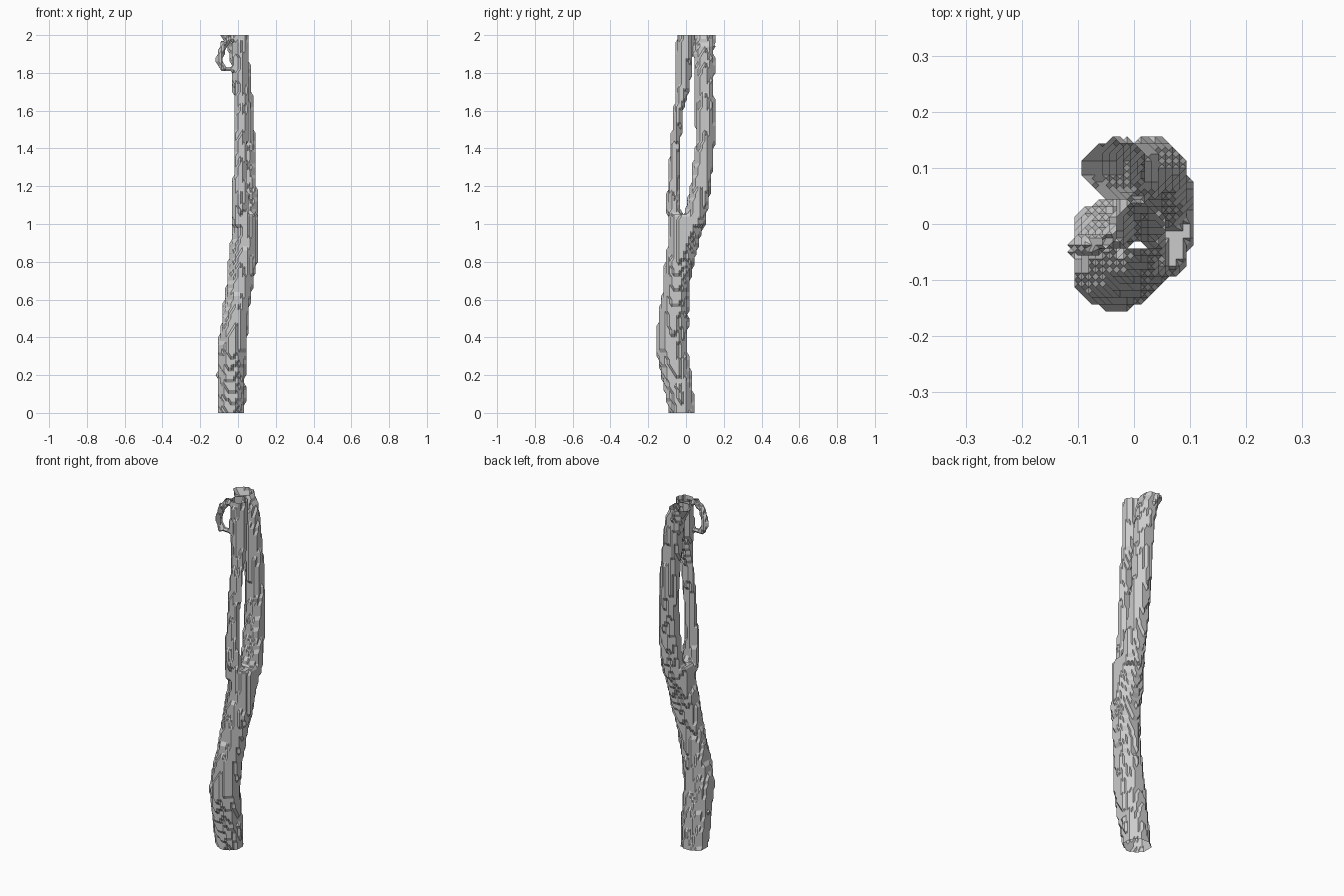
import bpy, bmesh, math
from mathutils import Vector

if "Cube" in bpy.data.objects:
    bpy.data.objects.remove(bpy.data.objects["Cube"])

# Stations of each limb: z, centre x, centre y, radius x, radius y
TRUNK = [(0, -.038, -.022, .072, .068), (.2, -.035, -.053, .075, .08),
         (.35, -.032, -.075, .078, .083), (.5, -.015, -.068, .07, .08),
         (.65, .005, -.055, .07, .07), (.8, .025, -.033, .076, .076),
         (.95, .037, -.005, .072, .085), (1.05, .038, .005, .07, .098)]
FRONT_LIMB = [(1.0, .02, -.055, .05, .045), (1.1, .012, -.066, .045, .036),
              (1.2, .01, -.068, .038, .031), (1.4, .015, -.056, .034, .026),
              (1.6, .02, -.04, .034, .026), (1.7, .02, -.02, .037, .034),
              (1.8, .01, -.01, .045, .042), (1.9, .01, -.007, .046, .045),
              (2.0, .012, -.005, .041, .045)]
BACK_LIMB = [(1.0, .045, .04, .06, .06), (1.1, .05, .06, .056, .058),
             (1.2, .046, .077, .055, .054), (1.4, .04, .098, .052, .05),
             (1.5, .036, .102, .05, .052), (1.6, .032, .1, .05, .052),
             (1.75, .02, .097, .05, .053), (1.85, .012, .097, .05, .053),
             (1.93, -.003, .097, .052, .053), (2.0, -.033, .097, .056, .053)]
# Small side loop: path of points and its radius
LOOP = [Vector(p) for p in ((0, -.025, 1.815), (-.08, -.035, 1.82), (-.1, -.038, 1.87),
                            (-.076, -.036, 1.95), (-.05, -.03, 1.985), (0, -.015, 1.99))]
LOOP_R = .017

STEP, ZSTEP = .0125, .02
N, NZ = 28, 100


def station(limb, z):
    """Interpolated cross-section of a limb at height z."""
    for a, b in zip(limb, limb[1:]):
        if a[0] <= z <= b[0] + 1e-6:
            t = (z - a[0]) / (b[0] - a[0])
            return [p + (q - p) * t for p, q in zip(a[1:], b[1:])]


def in_loop(p):
    for a, b in zip(LOOP, LOOP[1:]):
        d = b - a
        t = max(0, min(1, (p - a).dot(d) / d.length_squared))
        if (p - a - d * t).length < LOOP_R:
            return True
    return False


def point(i, j, k):
    return Vector(((i - N / 2) * STEP, (j - N / 2) * STEP, k * ZSTEP))


# Solid cells of all limbs, slice by slice
solid = set()
for k in range(NZ + 1):
    z = k * ZSTEP
    sections = [s for s in (station(l, z) for l in (TRUNK, FRONT_LIMB, BACK_LIMB)) if s]
    for i in range(N + 1):
        for j in range(N + 1):
            p = point(i, j, k)
            inside = False
            for cx, cy, rx, ry in sections:
                u, v = (p.x - cx) / rx, (p.y - cy) / ry
                bark = 1 + .035 * math.sin(5 * math.atan2(v, u) + 9 * z) * math.sin(23 * z)
                inside = inside or math.hypot(u, v) < bark
            if inside or (z > 1.78 and in_loop(p)):
                solid.add((i, j, k))

# The six sides of a cell, corners counter-clockwise from outside
SIDES = [((0,0,0), (0,1,0), (1,1,0), (1,0,0)), ((0,0,1), (1,0,1), (1,1,1), (0,1,1)),
         ((0,0,0), (1,0,0), (1,0,1), (0,0,1)), ((0,1,0), (0,1,1), (1,1,1), (1,1,0)),
         ((0,0,0), (0,0,1), (0,1,1), (0,1,0)), ((1,0,0), (1,1,0), (1,1,1), (1,0,1))]
CORNERS = [(a, b, c) for a in (0, 1) for b in (0, 1) for c in (0, 1)]

bm = bmesh.new()
verts = {}


def edge_vert(key):
    if key not in verts:
        a, b = key
        verts[key] = bm.verts.new((point(*a) + point(*b)) / 2)
    return verts[key]


# Chamfered facets through every cell that is part solid; both ends stay open
for k in range(NZ):
    for i in range(N):
        for j in range(N):
            count = sum((i + a, j + b, k + c) in solid for a, b, c in CORNERS)
            if count in (0, 8):
                continue
            follow = {}
            for side in SIDES:
                q = [(i + a, j + b, k + c) for a, b, c in side]
                s = [c in solid for c in q]
                for n in range(4):
                    if not s[n] and s[(n + 1) % 4]:
                        m = (n + 1) % 4
                        while s[(m + 1) % 4]:
                            m = (m + 1) % 4
                        start = tuple(sorted((q[n], q[(n + 1) % 4])))
                        follow[start] = tuple(sorted((q[m], q[(m + 1) % 4])))
            while follow:
                first, nxt = follow.popitem()
                ring = [first]
                while nxt != first:
                    ring.append(nxt)
                    nxt = follow.pop(nxt)
                if len(ring) > 2:
                    bm.faces.new([edge_vert(e) for e in ring])

bmesh.ops.triangulate(bm, faces=[f for f in bm.faces if len(f.verts) > 3])
# Merge flat neighbouring facets
bmesh.ops.dissolve_limit(bm, angle_limit=math.radians(1), verts=bm.verts[:], edges=bm.edges[:])

mesh = bpy.data.meshes.new("forked_trunk")
bm.to_mesh(mesh)
bm.free()
grey = bpy.data.materials.new("plain grey")
grey.diffuse_color = (.6, .6, .6, 1)
grey.use_nodes = True
grey.node_tree.nodes["Principled BSDF"].inputs["Base Color"].default_value = grey.diffuse_color
mesh.materials.append(grey)
trunk = bpy.data.objects.new("forked_trunk", mesh)
bpy.context.collection.objects.link(trunk)
